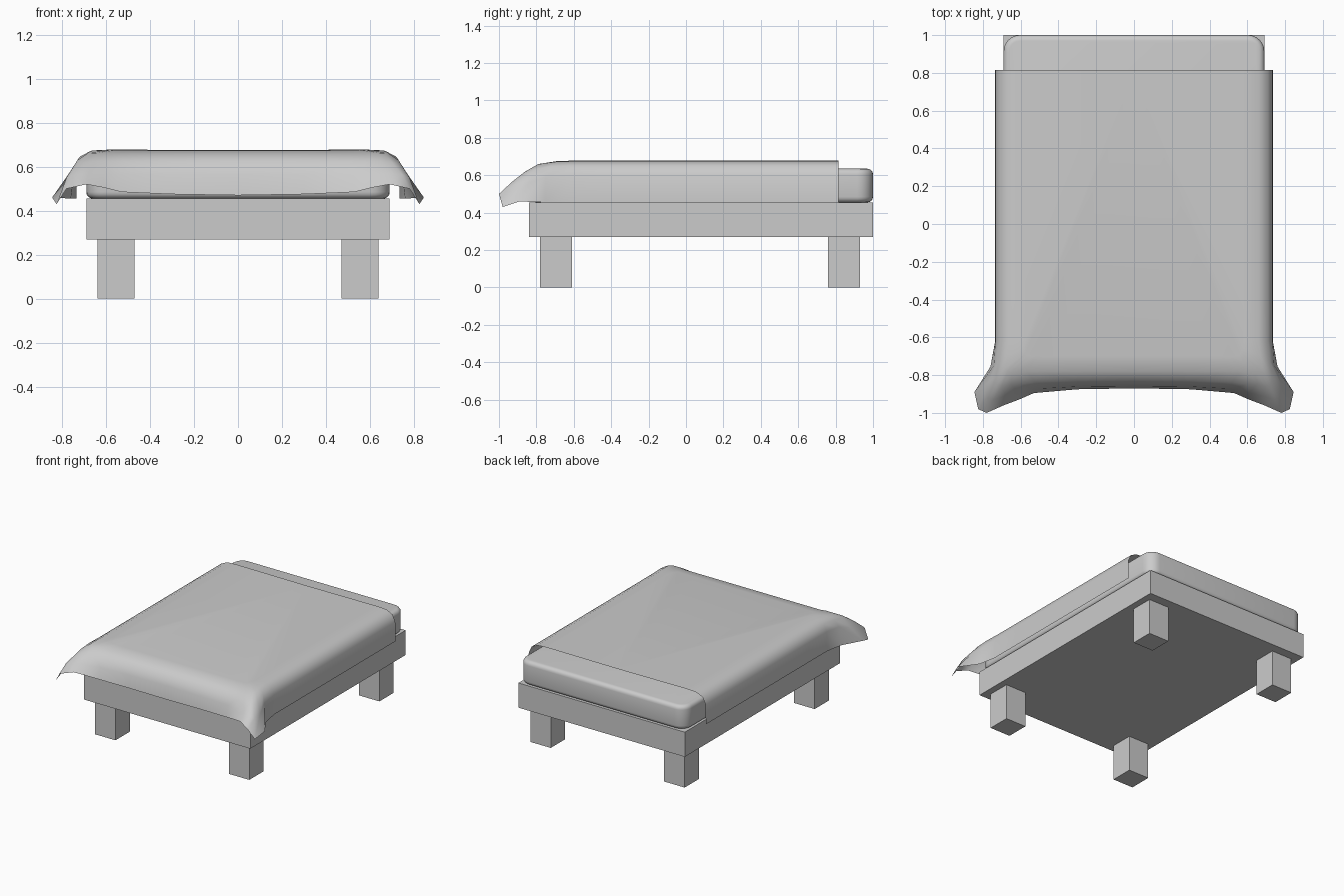
import bpy, bmesh

if "Cube" in bpy.data.objects:
    bpy.data.objects.remove(bpy.data.objects["Cube"])


def box(name, x0, x1, y0, y1, z0, z1):
    bm = bmesh.new()
    bmesh.ops.create_cube(bm, size=1)
    for v in bm.verts:
        v.co.x = x1 if v.co.x > 0 else x0
        v.co.y = y1 if v.co.y > 0 else y0
        v.co.z = z1 if v.co.z > 0 else z0
    return finish(name, bm)


def finish(name, bm):
    mesh = bpy.data.meshes.new(name)
    bm.to_mesh(mesh)
    bm.free()
    ob = bpy.data.objects.new(name, mesh)
    bpy.context.collection.objects.link(ob)
    return ob


def smooth(ob, angle):
    bpy.ops.object.select_all(action='DESELECT')
    ob.select_set(True)
    bpy.context.view_layer.objects.active = ob
    bpy.ops.object.shade_smooth_by_angle(angle=angle)


# Base and legs
box("bed_base", -0.69, 0.69, -0.84, 1.0, 0.27, 0.455)
for side, x in (("left", -0.555), ("right", 0.555)):
    for end, y in (("front", -0.695), ("back", 0.845)):
        box(f"{end}_{side}_leg", x - 0.085, x + 0.085, y - 0.085, y + 0.085, 0, 0.27)

# Mattress: rounded plan corners, then softened top and bottom edges
mattress = box("mattress", -0.69, 0.69, -0.83, 1.0, 0.455, 0.635)
bm = bmesh.new()
bm.from_mesh(mattress.data)
upright = [e for e in bm.edges if abs(e.verts[0].co.z - e.verts[1].co.z) > 0.1]
bmesh.ops.bevel(bm, geom=upright, offset=0.085, segments=6, profile=0.5, affect='EDGES')
rims = [e for e in bm.edges if abs(e.verts[0].co.z - e.verts[1].co.z) < 1e-4]
bmesh.ops.bevel(bm, geom=rims, offset=0.03, segments=4, profile=0.5, affect='EDGES')
bm.to_mesh(mattress.data)
bm.free()
smooth(mattress, 0.9)


# Blanket: right half lofted from drop profiles (top to hem), then mirrored
def side_profile(y):
    return [(0.58, y, 0.678), (0.66, y, 0.674), (0.71, y, 0.65),
            (0.733, y, 0.60), (0.735, y, 0.455)]


def front_profile(x, hem_y, hem_z):
    out = hem_y + 0.87
    return [(x * 0.78, -0.70, 0.673), (x * 0.93, -0.78, 0.66), (x * 0.98, -0.83 + out * 0.3, 0.625),
            (x, -0.858 + out * 0.6, 0.565), (x, hem_y, hem_z)]


corner = [
    [(0.58, -0.66, 0.676), (0.67, -0.70, 0.672), (0.72, -0.73, 0.645), (0.742, -0.75, 0.59), (0.76, -0.755, 0.455)],
    [(0.575, -0.685, 0.675), (0.68, -0.76, 0.664), (0.73, -0.81, 0.63), (0.775, -0.84, 0.56), (0.845, -0.89, 0.46)],
    [(0.56, -0.695, 0.675), (0.67, -0.78, 0.66), (0.725, -0.85, 0.62), (0.78, -0.92, 0.55), (0.825, -0.98, 0.43)],
    [(0.54, -0.70, 0.674), (0.65, -0.79, 0.66), (0.70, -0.86, 0.62), (0.745, -0.93, 0.565), (0.78, -1.0, 0.50)],
    [(0.52, -0.70, 0.674), (0.61, -0.79, 0.66), (0.65, -0.85, 0.625), (0.68, -0.91, 0.57), (0.69, -0.96, 0.52)],
]
profiles = [side_profile(y) for y in (0.815, 0.4, 0.0, -0.4, -0.62)]
profiles += corner
profiles += [front_profile(*p) for p in ((0.61, -0.93, 0.505), (0.53, -0.895, 0.485),
                                         (0.3, -0.875, 0.475), (0, -0.87, 0.47))]
bm = bmesh.new()
cols = [[bm.verts.new(p) for p in prof] for prof in profiles]
for a, b in zip(cols, cols[1:]):
    for i in range(4):
        bm.faces.new((a[i], a[i + 1], b[i + 1], b[i]))
top = bm.faces.new([c[0] for c in cols] + [bm.verts.new((0, 0.815, 0.675))])
bmesh.ops.recalc_face_normals(bm, faces=bm.faces)
bm.normal_update()
if top.normal.z < 0:
    bmesh.ops.reverse_faces(bm, faces=bm.faces[:])
blanket = finish("blanket", bm)
smooth(blanket, 1.2)
mod = blanket.modifiers.new("mirror", 'MIRROR')
mod.use_clip = True
